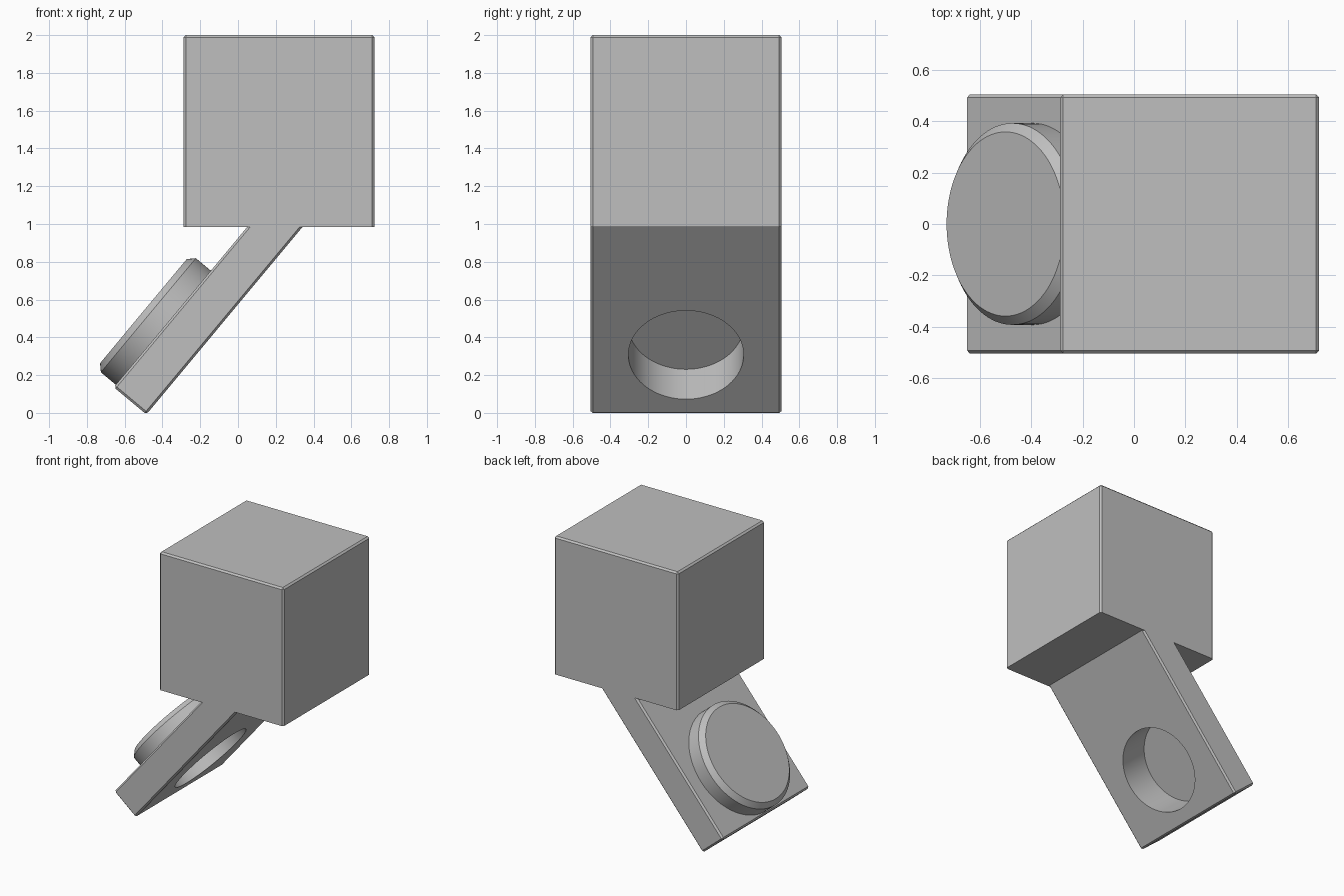
import bpy, bmesh, math
from mathutils import Matrix, Vector

if "Cube" in bpy.data.objects:
    bpy.data.objects.remove(bpy.data.objects["Cube"], do_unlink=True)

gray = bpy.data.materials.new("plain gray")
gray.use_nodes = True
gray.diffuse_color = (0.52, 0.52, 0.52, 1)
gray.node_tree.nodes["Principled BSDF"].inputs["Base Color"].default_value = gray.diffuse_color

BASE = 0.985      # underside of the block, where the arm meets it
CHAMFER = 0.012
WIDTH = 1.01
THICK = 0.225     # arm thickness
# Arm frame: local x runs up the slope, local z points out of its upper face
ARM = Matrix.Translation((-0.485, 0, -0.008)) @ Matrix.Rotation(math.radians(-50.2), 4, 'Y')


def box(bm, low, high):
    low, high = Vector(low), Vector(high)
    place = Matrix.Translation((low + high) / 2) @ Matrix.Diagonal((*(high - low), 1))
    bmesh.ops.create_cube(bm, size=1, matrix=place)


def cylinder(bm, radius, low, high, along=0.41):
    bmesh.ops.create_cone(bm, cap_ends=True, segments=96, radius1=radius, radius2=radius,
                          depth=high - low,
                          matrix=Matrix.Translation((along, 0, (low + high) / 2)))


def chamfer(bm, edges, width):
    bmesh.ops.bevel(bm, geom=edges, offset=width, segments=1, affect='EDGES')


def finish(bm, name, matrix=Matrix()):
    bm.transform(matrix)
    bmesh.ops.recalc_face_normals(bm, faces=bm.faces)
    mesh = bpy.data.meshes.new(name)
    bm.to_mesh(mesh)
    bm.free()
    mesh.materials.append(gray)
    obj = bpy.data.objects.new(name, mesh)
    bpy.context.collection.objects.link(obj)
    return obj


def activate(obj):
    bpy.ops.object.select_all(action='DESELECT')
    obj.select_set(True)
    bpy.context.view_layer.objects.active = obj


# Block: all edges chamfered except around the underside
bm = bmesh.new()
box(bm, (-0.288, -WIDTH / 2, BASE), (0.722, WIDTH / 2, 2))
chamfer(bm, [e for e in bm.edges if max(v.co.z for v in e.verts) > BASE + 0.1], CHAMFER)
block = finish(bm, "block")

# Sloping arm, trimmed flat where it meets the block
bm = bmesh.new()
box(bm, (0, -WIDTH / 2, 0), (1.6, WIDTH / 2, THICK))
chamfer(bm, bm.edges[:], CHAMFER)
bm.transform(ARM)
bmesh.ops.bisect_plane(bm, geom=bm.verts[:] + bm.edges[:] + bm.faces[:],
                       plane_co=(0, 0, BASE), plane_no=(0, 0, 1), clear_outer=True)
bmesh.ops.holes_fill(bm, edges=[e for e in bm.edges if e.is_boundary])
arm = finish(bm, "arm")

# Round disc on the upper face of the arm
bm = bmesh.new()
cylinder(bm, 0.393, THICK, 0.362)
chamfer(bm, [e for e in bm.edges if all(v.co.z > THICK + 0.01 for v in e.verts)], 0.034)
disc = finish(bm, "disc", ARM)

# Round recess through the arm into the disc
bm = bmesh.new()
cylinder(bm, 0.305, -0.2, 0.247)
cutter = finish(bm, "recess_cutter", ARM)
cutter.hide_render = True

for obj in (arm, disc):
    activate(obj)
    cut = obj.modifiers.new("recess", 'BOOLEAN')
    cut.operation = 'DIFFERENCE'
    cut.object = cutter
    bpy.ops.object.modifier_apply(modifier=cut.name)
    bpy.ops.object.shade_smooth_by_angle(angle=math.radians(25))

bpy.data.objects.remove(cutter, do_unlink=True)
